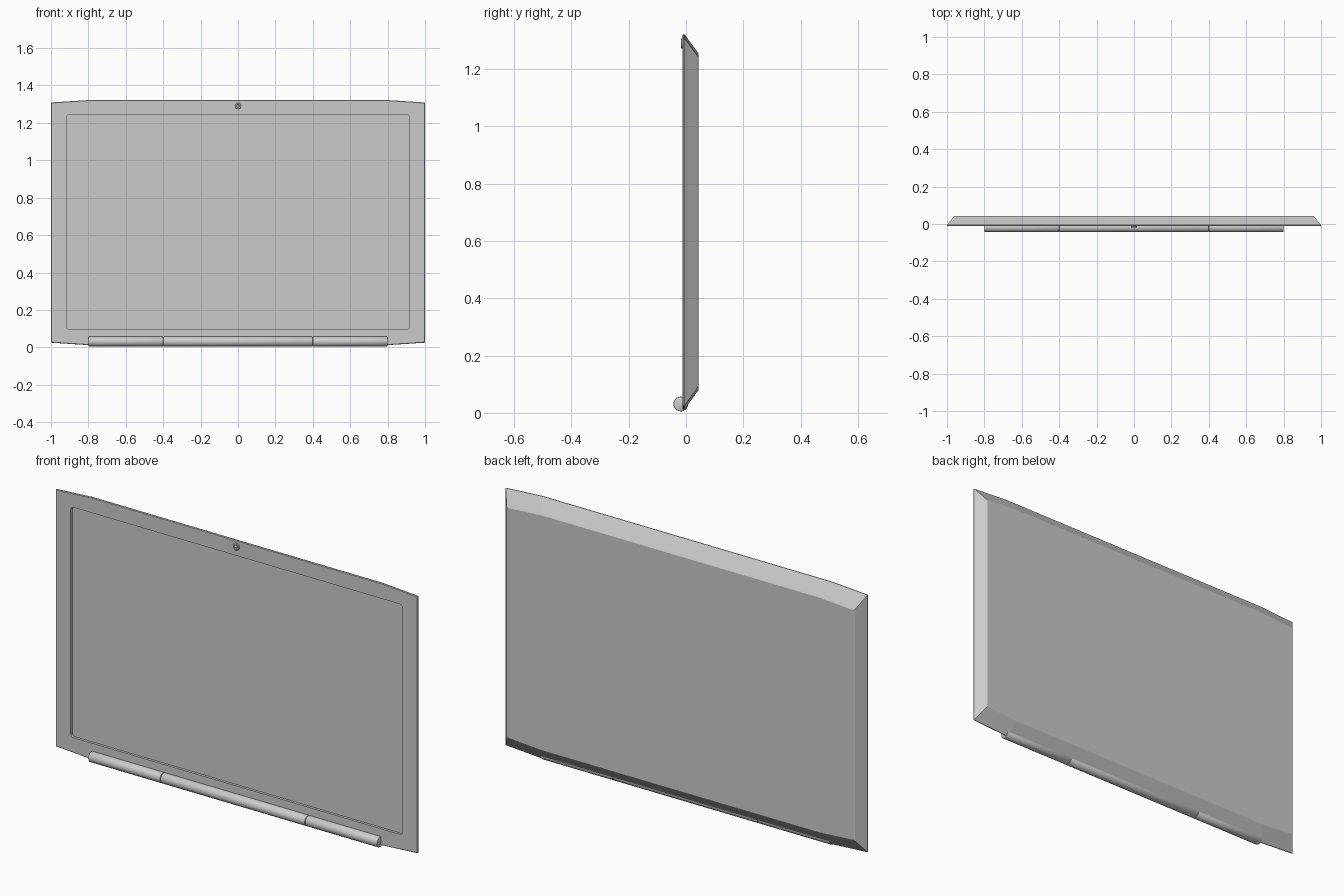
import bpy, bmesh, math
from mathutils import Matrix

if "Cube" in bpy.data.objects:
    bpy.data.objects.remove(bpy.data.objects["Cube"])

def make_object(name, bm, smooth=True):
    bmesh.ops.recalc_face_normals(bm, faces=bm.faces)
    me = bpy.data.meshes.new(name)
    bm.to_mesh(me)
    bm.free()
    ob = bpy.data.objects.new(name, me)
    bpy.context.collection.objects.link(ob)
    bpy.ops.object.select_all(action='DESELECT')
    ob.select_set(True)
    bpy.context.view_layer.objects.active = ob
    if smooth:
        bpy.ops.object.shade_smooth_by_angle(angle=math.radians(35))
    return ob

def skin(loops, cap=True):
    """Join closed loops of equal point count, capping both ends."""
    bm = bmesh.new()
    rings = [[bm.verts.new(p) for p in loop] for loop in loops]
    n = len(rings[0])
    for a, b in zip(rings, rings[1:]):
        for i in range(n):
            j = (i + 1) % n
            bm.faces.new((a[i], a[j], b[j], b[i]))
    if cap:
        bm.faces.new(rings[0])
        bm.faces.new(rings[-1])
    return bm

ZC = 0.667  # mid height of the lid

def lid_loop(y, w, h, bow=0.013, shoulder=0.8):
    pts = [(w, h - bow), (shoulder, h), (-shoulder, h), (-w, h - bow),
           (-w, bow - h), (-shoulder, -h), (shoulder, -h), (w, bow - h)]
    return [(x, y, ZC + z) for x, z in pts]

def rounded_rect(y, w, h, zc, r, seg=4):
    pts = []
    for k, (sx, sz) in enumerate([(1, 1), (-1, 1), (-1, -1), (1, -1)]):
        for i in range(seg + 1):
            a = math.radians(90 * k + 90 * i / seg)
            pts.append((sx * (w - r) + r * math.cos(a), y,
                        zc + sz * (h - r) + r * math.sin(a)))
    return pts

# Lid shell: flat front, thin rim, wide chamfer to the back
lid = make_object("screen_lid", skin([
    lid_loop(-0.012, 0.997, 0.652),
    lid_loop(-0.009, 1.0, 0.655),
    lid_loop(-0.005, 1.0, 0.655),
    lid_loop(0.041, 0.962, 0.591, shoulder=0.77),
    lid_loop(0.044, 0.957, 0.586, shoulder=0.77)]), False)

# Shallow display recess
cutter = make_object("recess_cutter", skin([
    rounded_rect(-0.05, 0.916, 0.575, 0.67, 0.014),
    rounded_rect(0.0, 0.916, 0.575, 0.67, 0.014)]), False)
cutter.hide_render = True
mod = lid.modifiers.new("recess", 'BOOLEAN')
mod.operation = 'DIFFERENCE'
mod.solver = 'EXACT'
mod.object = cutter
bpy.ops.object.select_all(action='DESELECT')
lid.select_set(True)
bpy.context.view_layer.objects.active = lid
bpy.ops.object.modifier_apply(modifier=mod.name)
bpy.data.objects.remove(cutter)

# Lathe helper: profile of (distance along axis, radius)
def lathe(name, profile, matrix, sides):
    loops = [[(r * math.cos(2 * math.pi * i / sides), r * math.sin(2 * math.pi * i / sides), d)
              for i in range(sides)] for d, r in profile]
    bm = skin(loops)
    bm.transform(matrix)
    return make_object(name, bm)

# Hinge barrel: long centre piece and two end pieces
along_x = Matrix.Translation((0, -0.018, 0.031)) @ Matrix.Rotation(math.pi / 2, 4, 'Y')
R = 0.026
def barrel(name, x0, x1):
    lathe(name, [(x0, R - 0.005), (x0 + 0.002, R - 0.001), (x0 + 0.004, R),
                 (x1 - 0.004, R), (x1 - 0.002, R - 0.001), (x1, R - 0.005)], along_x, 16)
barrel("hinge_centre", -0.4, 0.4)
barrel("hinge_left", -0.8, -0.4)
barrel("hinge_right", 0.4, 0.8)

# Webcam: raised ring with a sunken lens
forward = Matrix.Translation((0, -0.012, 1.29)) @ Matrix.Rotation(math.pi / 2, 4, 'X')
lathe("webcam_ring", [(-0.003, 0.017), (0.004, 0.017), (0.006, 0.015),
                      (0.006, 0.011), (0.001, 0.010)], forward, 16)
lathe("webcam_lens", [(0.0, 0.007), (0.003, 0.006), (0.005, 0.003)], forward, 12)
